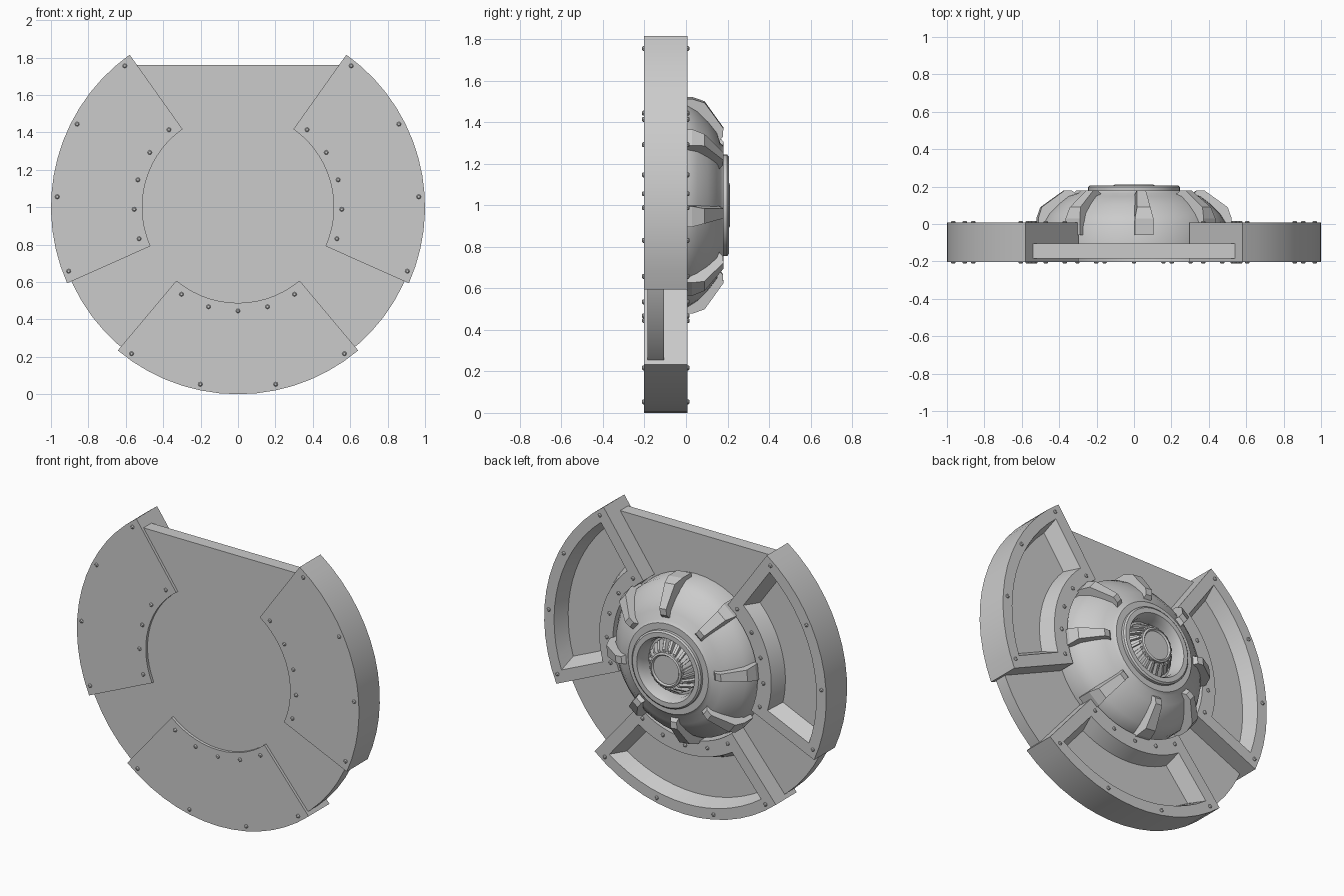
import bpy, bmesh, math
from math import radians, cos, sin, asin, pi

if "Cube" in bpy.data.objects:
    bpy.data.objects.remove(bpy.data.objects["Cube"])

CZ = 1.0  # height of the wheel axis


def polar(r, a, y, w=0.0):
    """Point at radius r, angle a around the y axis, w = sideways offset."""
    return (r * cos(a) - w * sin(a), y, CZ + r * sin(a) + w * cos(a))


def make(name, verts, faces, smooth=30):
    me = bpy.data.meshes.new(name)
    me.from_pydata(verts, [], faces)
    bm = bmesh.new()
    bm.from_mesh(me)
    bmesh.ops.remove_doubles(bm, verts=bm.verts, dist=1e-5)
    bmesh.ops.recalc_face_normals(bm, faces=bm.faces)
    bm.to_mesh(me)
    bm.free()
    ob = bpy.data.objects.new(name, me)
    bpy.context.collection.objects.link(ob)
    if smooth:
        bpy.ops.object.select_all(action='DESELECT')
        ob.select_set(True)
        bpy.context.view_layer.objects.active = ob
        bpy.ops.object.shade_smooth_by_angle(angle=radians(smooth))
    return ob


def bridge(k, n):
    """Quads between loop k and loop k+1, each with n points."""
    return [(k*n + i, k*n + (i+1) % n, (k+1)*n + (i+1) % n, (k+1)*n + i) for i in range(n)]


def lathe(name, prof, n=48):
    verts = [polar(r, 2*pi*i/n, y) for r, y in prof for i in range(n)]
    faces = [f for k in range(len(prof) - 1) for f in bridge(k, n)]
    faces += [tuple(range(n)), tuple(range((len(prof)-1)*n, len(prof)*n))]
    return make(name, verts, faces)


# backing disc with flat top
a0 = asin(0.76 / 0.975)
arc = [a0 - i * (pi + 2*a0) / 48 for i in range(49)]
n = len(arc)
make("backing_plate", [polar(0.975, a, y) for y in (-0.185, -0.105) for a in arc],
     bridge(0, n) + [tuple(range(n)), tuple(range(n, 2*n))])

# three armour segments with a sloped recess on the back
STEPS = 14


def outline(r0, r1, mid, half, y, m=0.0):
    pts = []
    for r, s in ((r1, 1), (r0, -1)):
        h = half - asin(m / r)
        pts += [polar(r, mid + s*h*(2*i/STEPS - 1), y) for i in range(STEPS + 1)]
    return pts


def rivets(name, mid):
    verts, faces = [], []
    spots = [(0.555, d) for d in (-33, -16.5, 0, 16.5, 33)] + [(0.968, d) for d in (-36, -12, 12, 36)]
    for r, d in spots:
        cx, _, cz = polar(r, mid + radians(d), 0)
        for y, s in ((-0.203, -1), (0.008, 1)):
            b = len(verts)
            for rad, h in ((0.012, -0.004), (0.012, 0.004), (0.007, 0.009)):
                verts += [(cx + rad*cos(i*pi/4), y + s*h, cz + rad*sin(i*pi/4)) for i in range(8)]
            faces += [tuple(b + v for v in f) for f in bridge(0, 8) + bridge(1, 8)]
            faces.append(tuple(range(b + 16, b + 24)))
    make(name, verts, faces)


for side, deg, half in (("right", 15.3, 39.3), ("left", 164.7, 39.3), ("bottom", 270, 40)):
    mid, half = radians(deg), radians(half)
    loops = [outline(0.512, 1.0, mid, half, -0.203), outline(0.512, 1.0, mid, half, 0.008),
             outline(0.61, 0.93, mid, half, 0.008, 0.075), outline(0.645, 0.895, mid, half, -0.085, 0.12)]
    n = len(loops[0])
    faces = [f for k in range(3) for f in bridge(k, n)]
    for b in (0, 3*n):  # front skin and recess floor
        faces += [(b+i, b+i+1, b+n-2-i, b+n-1-i) for i in range(STEPS)]
    make(side + "_armour_segment", sum(loops, []), faces)
    rivets(side + "_rivets", mid)

# central dome
lathe("dome", [(0.50, -0.11), (0.495, 0.0), (0.46, 0.055), (0.41, 0.105), (0.355, 0.148),
               (0.30, 0.165), (0.285, 0.18), (0.24, 0.18), (0.20, 0.10)])

# eight tapered ribs on the dome: (radius, y, half width)
RIB = [(0.52, -0.06, 0.05), (0.52, 0.03, 0.05), (0.50, 0.09, 0.036), (0.375, 0.18, 0.024),
       (0.335, 0.178, 0.022), (0.29, 0.14, 0.036), (0.33, -0.06, 0.045)]
for k in range(8):
    a = radians(84 + 45*k)
    n = len(RIB)
    verts = [polar(r, a, y, s*w) for s in (-1, 1) for r, y, w in RIB]
    make(f"dome_rib_{k+1}", verts, bridge(0, n) + [tuple(range(n)), tuple(range(n, 2*n))], 0)

# hub collar with hollow centre
lathe("hub_collar", [(0.235, 0.11), (0.245, 0.155), (0.245, 0.198), (0.235, 0.206),
                     (0.205, 0.206), (0.188, 0.17), (0.185, 0.10)])

# turbine core and its slanted fins
lathe("turbine_core", [(0.15, 0.09), (0.145, 0.13), (0.11, 0.18), (0.11, 0.207), (0.098, 0.212),
                       (0.09, 0.202), (0.02, 0.202)], 32)
FINS = 20
verts, faces = [], []
for k in range(FINS):
    a = 2*pi*k/FINS
    prof = [(0.10, 0.10), (0.172, 0.10), (0.168, 0.14), (0.125, 0.196), (0.10, 0.196)]
    b = len(verts)
    for s in (-1, 1):
        verts += [polar(r, a + (0.172 - r) * 3, y, s*0.008) for r, y in prof]
    faces += [tuple(b + v for v in f) for f in bridge(0, 5) + [(0, 1, 2, 3, 4), (5, 6, 7, 8, 9)]]
make("turbine_fins", verts, faces, 0)
